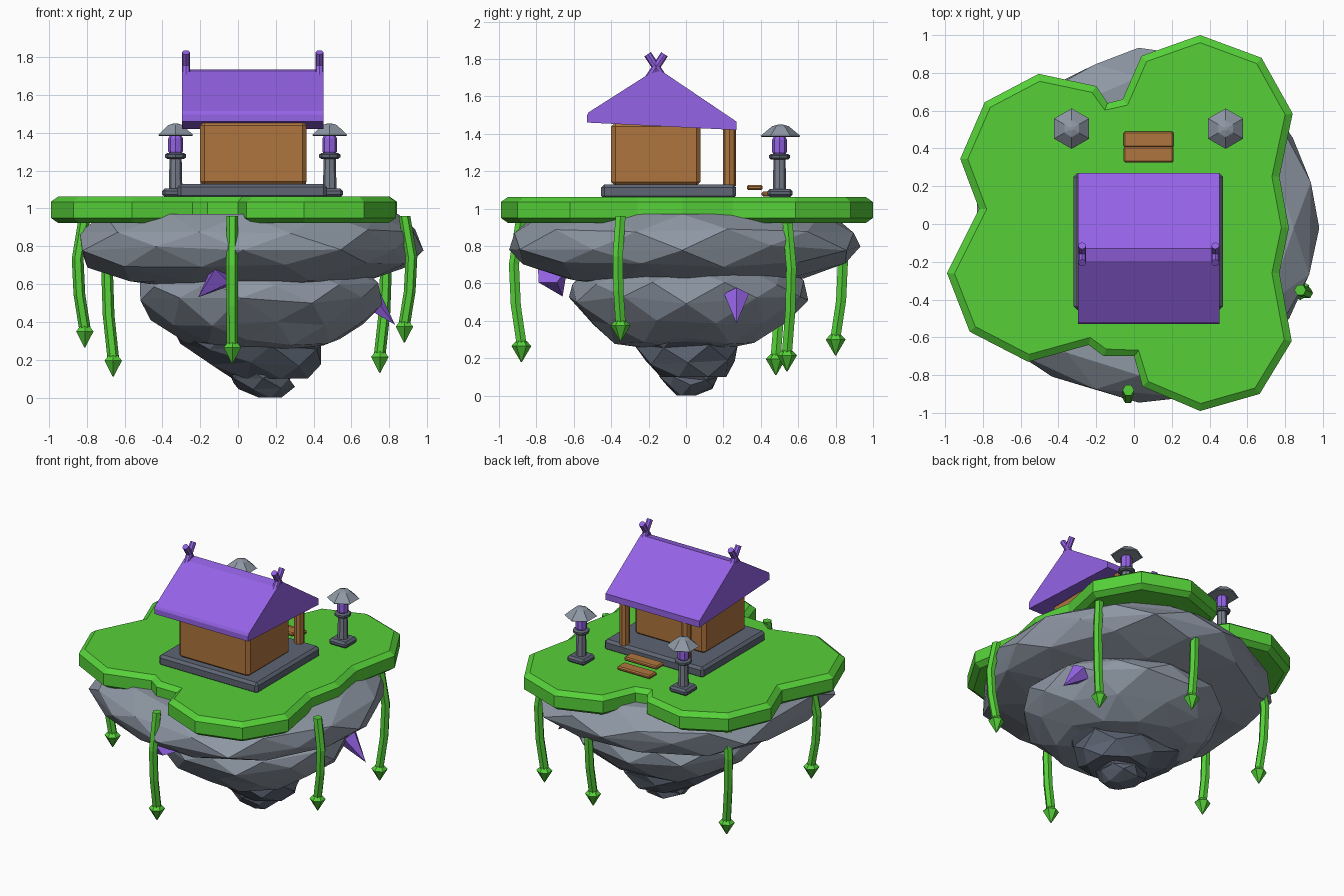
import bpy, bmesh, math, random
from mathutils import Vector, Matrix

random.seed(4)
cube = bpy.data.objects.get("Cube")
if cube:
    bpy.data.objects.remove(cube, do_unlink=True)


def material(name, rgb):
    m = bpy.data.materials.new(name)
    m.use_nodes = True
    m.diffuse_color = (*rgb, 1)
    m.node_tree.nodes["Principled BSDF"].inputs["Base Color"].default_value = (*rgb, 1)
    return m


GREEN = material("grass green", (.092, .63, .04))
PURPLE = material("purple", (.30, .125, .79))
WOOD = material("brown wood", (.43, .178, .048))
ROCK = material("grey rock", (.27, .31, .37))
STONE = material("column stone", (.19, .215, .265))
DARK = material("dark stone", (.11, .13, .172))


def finish(bm, name, mat, bevel=0):
    bmesh.ops.recalc_face_normals(bm, faces=bm.faces)
    me = bpy.data.meshes.new(name)
    bm.to_mesh(me)
    bm.free()
    ob = bpy.data.objects.new(name, me)
    bpy.context.collection.objects.link(ob)
    me.materials.append(mat)
    if bevel:
        mod = ob.modifiers.new("bevel", 'BEVEL')
        mod.width, mod.segments = bevel, 1
    return ob


def box(name, mat, x, y, z, bevel=.01):
    """Bevelled box from (low, high) ranges."""
    bm = bmesh.new()
    bmesh.ops.create_cube(bm, size=1)
    for v in bm.verts:
        v.co = [(r[0] + r[1]) / 2 + c * (r[1] - r[0]) for c, r in zip(v.co, (x, y, z))]
    return finish(bm, name, mat, bevel)


def loft(bm, rings):
    """Skin a list of equal-length point rings and cap both ends."""
    loops = [[bm.verts.new(p) for p in ring] for ring in rings]
    for a, b in zip(loops, loops[1:]):
        for i in range(len(a)):
            j = (i + 1) % len(a)
            bm.faces.new((a[i], a[j], b[j], b[i]))
    bm.faces.new(loops[0])
    bm.faces.new(loops[-1])


def ring(c, rx, ry, n=6, turn=0):
    return [(c[0] + rx * math.cos(turn + i * math.tau / n),
             c[1] + ry * math.sin(turn + i * math.tau / n), c[2]) for i in range(n)]


def turned(name, mat, x, y, profile, n=6):
    """Lathe-like solid from (radius, height) pairs."""
    bm = bmesh.new()
    loft(bm, [ring((x, y, z), r, r, n, math.pi / 2) for r, z in profile])
    return finish(bm, name, mat)


def rod(name, mat, start, end, r1, r2, n=6):
    """Straight tapered rod between two points."""
    start, end = Vector(start), Vector(end)
    d = end - start
    bm = bmesh.new()
    place = Matrix.Translation((start + end) / 2) @ d.to_track_quat('Z', 'Y').to_matrix().to_4x4()
    bmesh.ops.create_cone(bm, cap_ends=True, segments=n, radius1=r1, radius2=r2,
                          depth=d.length, matrix=place)
    return finish(bm, name, mat)


def rock(name, mat, layers, lobes, jitter):
    """Faceted rock: (x, y, z, rx, ry) layers times a lobed outline, alternate layers turned."""
    n = len(lobes)
    bm = bmesh.new()
    rings = []
    for k, (x, y, z, rx, ry) in enumerate(layers):
        points = []
        for i in range(n):
            r = (lobes[i] + lobes[(i + 1) % n]) / 2 if k % 2 else lobes[i]
            a = (i + k % 2 / 2) * math.tau / n
            p = (x + rx * r * math.cos(a), y + ry * r * math.sin(a), z)
            wobble = jitter if 0 < k < len(layers) - 1 else 0
            points.append([c + random.uniform(-wobble, wobble) for c in p])
        rings.append(points)
    loft(bm, rings)
    bmesh.ops.triangulate(bm, faces=bm.faces)
    return finish(bm, name, mat)


# Grass plate: lobed outline with chamfered rims
outline = [(-.99, -.26), (-.87, -.57), (-.56, -.73), (-.24, -.64), (-.16, -.7), (0, -.7),
           (.045, -.86), (.35, -.99), (.665, -.9), (.835, -.62), (.77, -.26), (.82, -.02),
           (.77, .25), (.84, .585), (.675, .88), (.35, 1), (.04, .89), (-.06, .66),
           (-.14, .64), (-.2, .73), (-.505, .795), (-.79, .645), (-.92, .345), (-.82, .08)]
bm = bmesh.new()
loft(bm, [[(x, y, z) for x, y in outline] for z in (.95, 1.035)])
bmesh.ops.recalc_face_normals(bm, faces=bm.faces)
caps = [f for f in bm.faces if len(f.verts) > 4]
bmesh.ops.inset_individual(bm, faces=caps, thickness=.04, depth=.028)
finish(bm, "grass_plate", GREEN)

# Floating rock layers
lobes = [.96, .93, 1, .94, .87, .96, .86, 1, .9, .92, 1, .93]
rock("upper_rock", ROCK, [(.03, -.02, z, r, r) for z, r in
     ((.97, .85), (.88, .98), (.79, 1), (.7, .93), (.625, .68), (.57, .3))], lobes, .014)
rock("middle_rock", ROCK, [(.11, .01, z, r, r * .98) for z, r in
     ((.68, .55), (.6, .64), (.51, .66), (.39, .555), (.29, .42), (.25, .2))], [1] * 11, .02)
rock("lower_rock", DARK, [(.08, 0, .36, .47, .33), (.08, 0, .27, .39, .29),
                          (.13, .02, .18, .31, .25), (.18, .04, .1, .21, .18)], [1] * 7, .015)
rock("rock_tip", DARK, [(.13, .02, .17, .19, .18), (.13, .02, .09, .17, .16),
                        (.15, .02, .045, .14, .13), (.17, .0, 0, .07, .05)], [1] * 6, .012)

# Crystals
rod("front_crystal", PURPLE, (-.07, -.72, .66), (-.21, -.66, .53), .09, 0, 5)
rod("left_crystal", PURPLE, (.69, .27, .53), (.83, .27, .385), .07, 0, 5)

# Hanging vines with arrow-shaped leaf tips: x, y and lowest height
vines = [(-.81, -.27, .265), (-.66, .48, .11), (-.03, -.88, .18),
         (.75, .54, .13), (.88, -.35, .29), (.18, .8, .215)]
for x, y, low in vines:
    out = Vector((x, y, 0)).normalized()
    foot = Vector((x, y, low + .1))
    span = .96 - foot.z
    bm = bmesh.new()
    rings = []
    for bow, t in [(0, 0), (.03, .3), (.04, .62), (0, 1)]:
        c = foot + out * bow
        c.z += span * t
        rings.append(ring(c, .031, .031))
    loft(bm, rings)
    finish(bm, "vine", GREEN)
    turned("vine_leaf", GREEN, x, y,
           [(.003, low), (.053, low + .085), (.028, low + .112)])

# House
box("plinth", DARK, (-.32, .47), (-.455, .268), (1.05, 1.13), .018)
box("house_walls", WOOD, (-.2, .363), (-.4, .077), (1.12, 1.46), .022)
for x in (-.165, .325):
    turned("porch_post", WOOD, x, .233, [(.034, 1.12), (.034, 1.46)], 8)
gable = [(-.53, 1.46), (.27, 1.42), (.27, 1.465), (-.13, 1.735),
         (-.195, 1.722), (-.52, 1.515), (-.53, 1.497)]
bm = bmesh.new()
loft(bm, [[(x, y, z) for y, z in gable] for x in (-.296, .452)])
finish(bm, "roof", PURPLE)
for x in (-.275, .431):
    for s in (-1, 1):
        rod("ridge_pole", PURPLE, (x, -.16 - s * .05, 1.68), (x, -.16 + s * .045, 1.825),
            .021, .021, 8)

# Porch steps
box("upper_step", WOOD, (-.055, .21), (.325, .41), (1.1, 1.127), .008)
box("lower_step", WOOD, (-.055, .21), (.405, .49), (1.064, 1.09), .008)

# Stone lanterns
for x in (-.33, .485):
    box("lantern_base", DARK, (x - .071, x + .071), (.435, .57), (1.06, 1.105), .014)
    turned("lantern_column", STONE, x, .5, [(.036, 1.1), (.032, 1.27)], 8)
    turned("lantern_shelf", DARK, x, .5,
           [(.045, 1.262), (.056, 1.27), (.056, 1.285), (.045, 1.292)], 8)
    turned("lantern_light", PURPLE, x, .5,
           [(.032, 1.29), (.039, 1.302), (.039, 1.37), (.03, 1.385)], 8)
    turned("lantern_cap", ROCK, x, .505,
           [(.1, 1.383), (.107, 1.388), (.045, 1.44), (.01, 1.45)])
